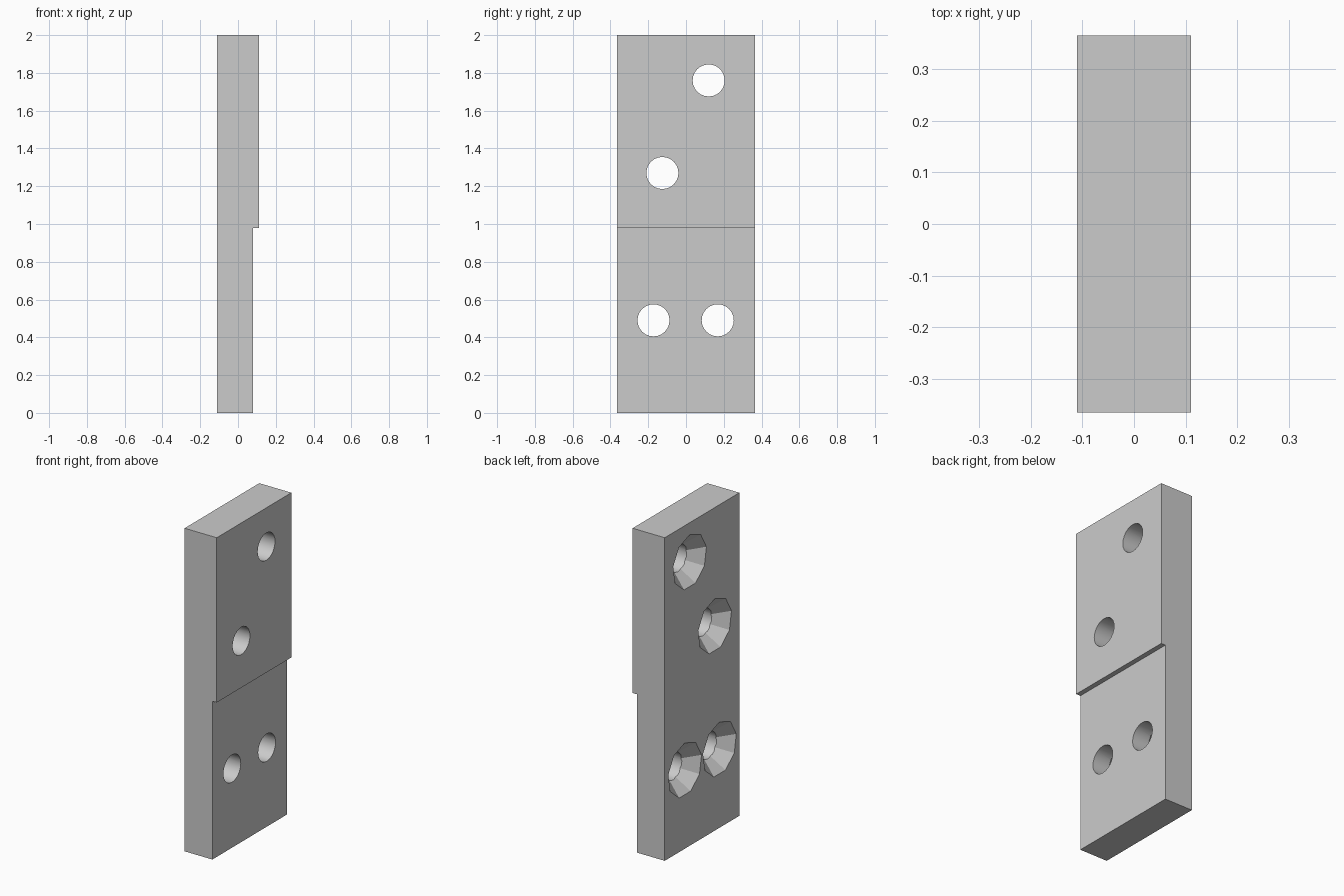
import bpy, bmesh
from mathutils import Matrix, Vector

cube = bpy.data.objects.get("Cube")
if cube:
    bpy.data.objects.remove(cube, do_unlink=True)

BACK, STEP, FACE = -0.11, 0.08, 0.11      # plate thickness levels along x
HALF_W, STEP_Z, TOP = 0.365, 0.98, 2.0
HOLE_R, SINK_R, SINK_DEPTH = 0.085, 0.165, 0.085
HOLES = [(0.12, 1.76), (-0.125, 1.27), (-0.172, 0.49), (0.168, 0.49)]

grey = bpy.data.materials.new("plain grey")
grey.use_nodes = True
grey.diffuse_color = (0.6, 0.6, 0.6, 1)
grey.node_tree.nodes["Principled BSDF"].inputs["Base Color"].default_value = (0.6, 0.6, 0.6, 1)


def make_object(name, bm):
    bmesh.ops.recalc_face_normals(bm, faces=bm.faces)
    mesh = bpy.data.meshes.new(name)
    bm.to_mesh(mesh)
    bm.free()
    mesh.materials.append(grey)
    obj = bpy.data.objects.new(name, mesh)
    bpy.context.collection.objects.link(obj)
    return obj


def cutters(name, sides, x0, x1, r0, r1):
    """One tapered cutter per hole, running along x with a corner at the top."""
    bm = bmesh.new()
    turn = Matrix(((0, 0, 1), (1, 0, 0), (0, 1, 0))).to_4x4()
    for y, z in HOLES:
        place = Matrix.Translation(((x0 + x1) / 2, y, z)) @ turn
        bmesh.ops.create_cone(bm, cap_ends=True, segments=sides, radius1=r0,
                              radius2=r1, depth=x1 - x0, matrix=place)
    obj = make_object(name, bm)
    obj.hide_render = True
    return obj


# Stepped plate: side profile extruded across the width
bm = bmesh.new()
profile = [(BACK, 0), (STEP, 0), (STEP, STEP_Z), (FACE, STEP_Z), (FACE, TOP), (BACK, TOP)]
side = bm.faces.new([bm.verts.new((x, -HALF_W, z)) for x, z in profile])
extruded = bmesh.ops.extrude_face_region(bm, geom=[side])["geom"]
bmesh.ops.translate(bm, vec=Vector((0, 2 * HALF_W, 0)),
                    verts=[v for v in extruded if isinstance(v, bmesh.types.BMVert)])
plate = make_object("stepped_plate", bm)

# Through holes, and faceted countersinks on the flat side
LIP = 0.002
bores = cutters("bore_cutters", 24, BACK - 0.1, FACE + 0.1, HOLE_R, HOLE_R)
sinks = cutters("countersink_cutters", 9, BACK - LIP, BACK + SINK_DEPTH, SINK_R + LIP, HOLE_R)

bpy.context.view_layer.objects.active = plate
for cutter in (bores, sinks):
    mod = plate.modifiers.new(cutter.name, "BOOLEAN")
    mod.operation = "DIFFERENCE"
    mod.solver = "EXACT"
    mod.object = cutter
    bpy.ops.object.modifier_apply(modifier=mod.name)
    bpy.data.objects.remove(cutter, do_unlink=True)

# Smooth bores, crisp countersink facets
for poly in plate.data.polygons:
    x, y, z = poly.center
    in_bore = abs(poly.normal.x) < 0.01 and any(
        (y - hy) ** 2 + (z - hz) ** 2 < (HOLE_R * 1.05) ** 2 for hy, hz in HOLES)
    poly.use_smooth = in_bore
for edge in plate.data.edges:
    a, b = (plate.data.vertices[i].co for i in edge.vertices)
    edge.use_edge_sharp = abs(a.x - b.x) < 0.03
